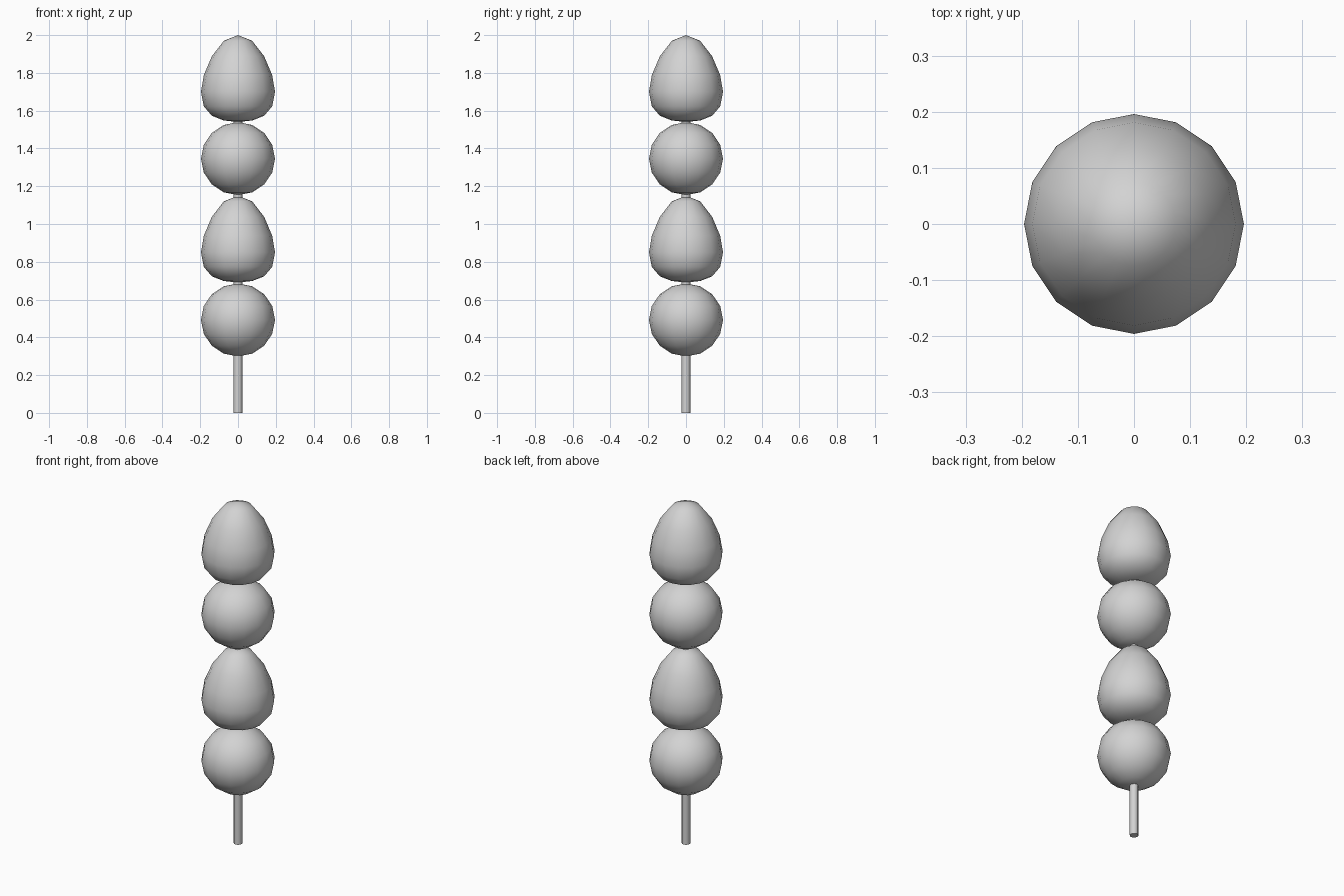
import bpy
import bmesh
from math import pi, sin, cos, radians

cube = bpy.data.objects.get("Cube")
if cube:
    bpy.data.objects.remove(cube, do_unlink=True)

SIDES = 16
RADIUS = 0.196

grey = bpy.data.materials.new("light grey")
grey.use_nodes = True
colour = (0.65, 0.65, 0.65, 1)
grey.diffuse_color = colour
grey.node_tree.nodes["Principled BSDF"].inputs["Base Color"].default_value = colour


def lathe(name, profile, sides, base=0.0):
    """Spin (radius, height) points about z; the ends lie on the axis."""
    bm = bmesh.new()
    verts = [bm.verts.new((r, 0, z + base)) for r, z in profile]
    edges = [bm.edges.new(pair) for pair in zip(verts, verts[1:])]
    bmesh.ops.spin(bm, geom=verts + edges, cent=(0, 0, 0), axis=(0, 0, 1),
                   angle=2 * pi, steps=sides, use_merge=True)
    bmesh.ops.remove_doubles(bm, verts=bm.verts[:], dist=0.0001)
    bmesh.ops.recalc_face_normals(bm, faces=bm.faces[:])
    mesh = bpy.data.meshes.new(name)
    bm.to_mesh(mesh)
    bm.free()
    mesh.materials.append(grey)
    obj = bpy.data.objects.new(name, mesh)
    bpy.context.collection.objects.link(obj)
    bpy.ops.object.select_all(action='DESELECT')
    obj.select_set(True)
    bpy.context.view_layer.objects.active = obj
    bpy.ops.object.shade_smooth_by_angle(angle=radians(50))
    return obj


# Ring angles shared by the round and the egg-shaped pieces
angles = [pi * i / 8 for i in range(9)]
ball = [(RADIUS * sin(a), -0.193 * cos(a)) for a in angles]
egg_heights = [0, 0.008, 0.033, 0.083, 0.16, 0.248, 0.348, 0.43, 0.46]
egg = [(RADIUS * sin(a), h) for a, h in zip(angles, egg_heights)]

# Pieces threaded on the stick, bottom to top
lathe("lower_ball", ball, SIDES, 0.492)
lathe("lower_egg", egg, SIDES, 0.69)
lathe("upper_ball", ball, SIDES, 1.346)
lathe("upper_egg", egg, SIDES, 1.54)

# Stick
lathe("stick", [(0, 0), (0.023, 0), (0.023, 1.75), (0, 1.75)], 12)
